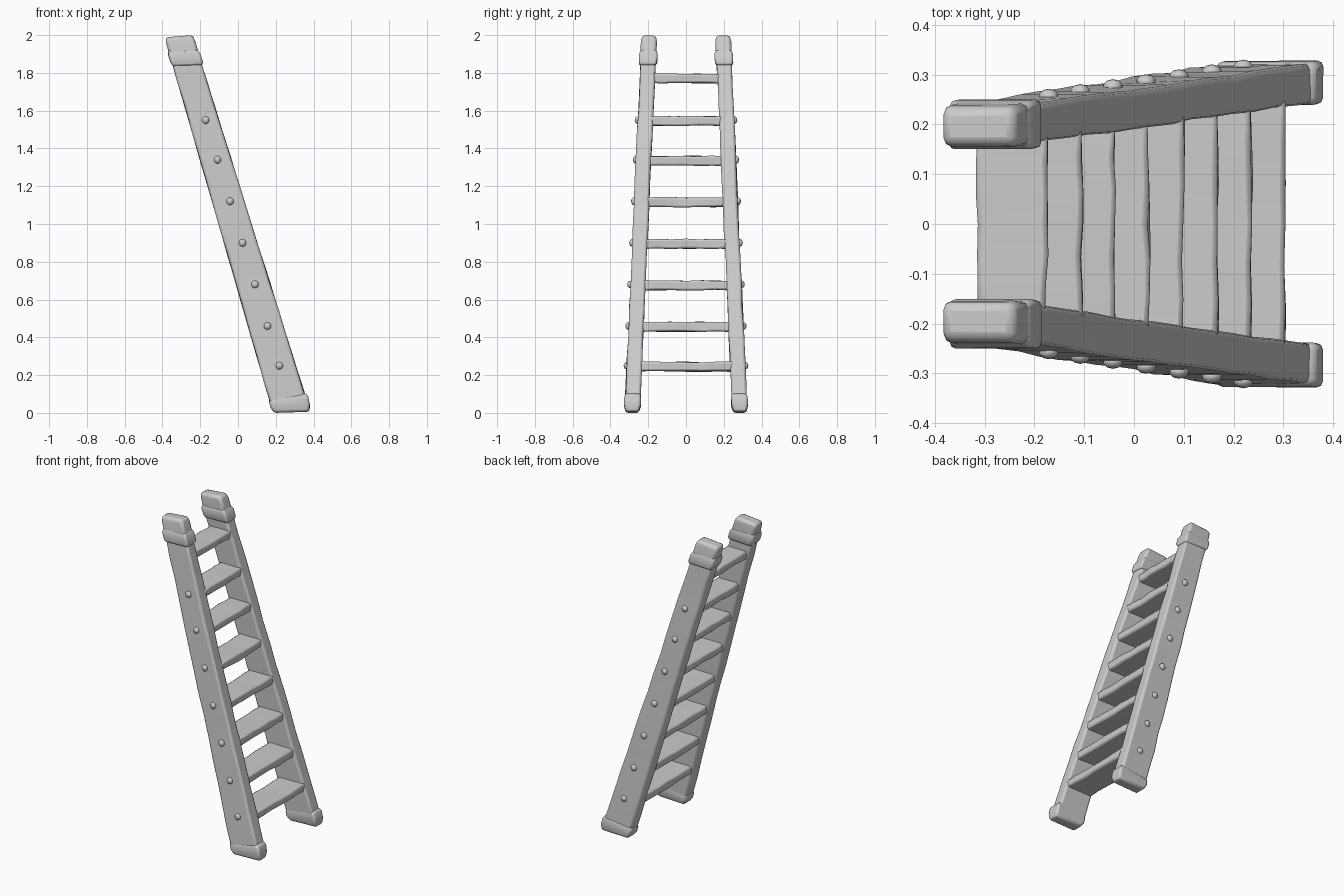
import bpy, bmesh, math, random
from mathutils import Vector

random.seed(4)
cube = bpy.data.objects.get("Cube")
if cube:
    bpy.data.objects.remove(cube, do_unlink=True)

mat = bpy.data.materials.new("light_grey")
mat.use_nodes = True
GREY = (0.6, 0.6, 0.6, 1)
mat.diffuse_color = GREY
mat.node_tree.nodes["Principled BSDF"].inputs["Base Color"].default_value = GREY


def finish(bm, name, bevel):
    bmesh.ops.recalc_face_normals(bm, faces=bm.faces)
    mesh = bpy.data.meshes.new(name)
    bm.to_mesh(mesh)
    bm.free()
    mesh.materials.append(mat)
    obj = bpy.data.objects.new(name, mesh)
    bpy.context.collection.objects.link(obj)
    if bevel:
        mod = obj.modifiers.new("worn_edges", 'BEVEL')
        mod.width, mod.segments = bevel, 2
        mod.limit_method, mod.angle_limit = 'ANGLE', math.radians(40)
    bpy.context.view_layer.objects.active = obj
    obj.select_set(True)
    bpy.ops.object.shade_smooth_by_angle(angle=math.radians(50))
    obj.select_set(False)
    return obj


def loft(name, rings, bevel):
    """Skin a list of four-cornered rings and close both ends."""
    bm = bmesh.new()
    loops = [[bm.verts.new(p) for p in ring] for ring in rings]
    for a, b in zip(loops, loops[1:]):
        for i in range(4):
            j = (i + 1) % 4
            bm.faces.new((a[i], a[j], b[j], b[i]))
    bm.faces.new(loops[0])
    bm.faces.new(loops[-1])
    return finish(bm, name, bevel)


# Rail limits at a given height: the ladder leans in x and narrows in y
def rail_x(z):
    return 0.185 - 0.288 * z, 0.385 - 0.313 * z


def rail_y(z):
    return 0.245 - 0.045 * z, 0.325 - 0.045 * z


def wobble(amount):
    return random.uniform(-amount, amount)


def ring(z, side, grow=0.0, rough=0.0, tilt=0.0):
    """Horizontal cross-section of one rail; tilt raises its +x edge."""
    (x0, x1), (y0, y1) = rail_x(z), rail_y(z)
    corners = ((x0 - grow, y0 - grow, z), (x1 + grow, y0 - grow, z + tilt),
               (x1 + grow, y1 + grow, z + tilt), (x0 - grow, y1 + grow, z))
    return [Vector((x + wobble(rough), side * (y + wobble(rough)), h)) for x, y, h in corners]


RUNGS = [0.245, 0.455, 0.675, 0.895, 1.115, 1.335, 1.545, 1.77]

for side, label in ((-1, "front"), (1, "back")):
    # Rail
    heights = [0.03 + 1.85 * i / 14 for i in range(15)]
    loft(label + "_rail", [ring(z, side, 0, 0.003) for z in heights], 0.012)

    # Foot wrapped around the rail's lower end
    foot = [(0.0, -0.006, 0.006), (0.03, 0.004, 0.015), (0.055, 0.004, 0.03), (0.075, -0.002, 0.03)]
    loft(label + "_foot", [ring(z, side, g, 0.001, t) for z, g, t in foot], 0.012)

    # Collar and tapered top cap
    collar = [(1.835, 0.002), (1.855, 0.009), (1.895, 0.009), (1.92, 0.0)]
    loft(label + "_collar", [ring(z, side, g, 0.001, 0.005) for z, g in collar], 0.01)
    cap = [(1.88, 0.003, 0.0), (1.96, 0.002, 0.008), (1.988, -0.004, 0.012)]
    loft(label + "_cap", [ring(z, side, g, 0.001, t) for z, g, t in cap], 0.015)

    # Rounded pegs on the outer face, one per rung below the top one
    bm = bmesh.new()
    for z in RUNGS[:-1]:
        made = bmesh.ops.create_uvsphere(bm, u_segments=10, v_segments=8, radius=0.02)
        centre = Vector((sum(rail_x(z)) / 2 + 0.008, side * (rail_y(z)[1] + 0.001), z + 0.005))
        for v in made["verts"]:
            v.co.y *= 0.75
            v.co += centre
    finish(bm, label + "_pegs", 0)

# Flat rungs with slightly uneven edges
for n, z in enumerate(RUNGS, 1):
    x0, x1 = rail_x(z)
    reach = rail_y(z)[0] + 0.02
    rings = []
    for i in range(7):
        y = reach * (i / 3 - 1)
        rings.append([Vector((x + wobble(0.004), y, h + wobble(0.003))) for x, h in (
            (x0 + 0.01, z - 0.025), (x1 - 0.006, z - 0.025),
            (x1 - 0.006, z + 0.025), (x0 + 0.01, z + 0.025))])
    loft("rung_%d" % n, rings, 0.01)
